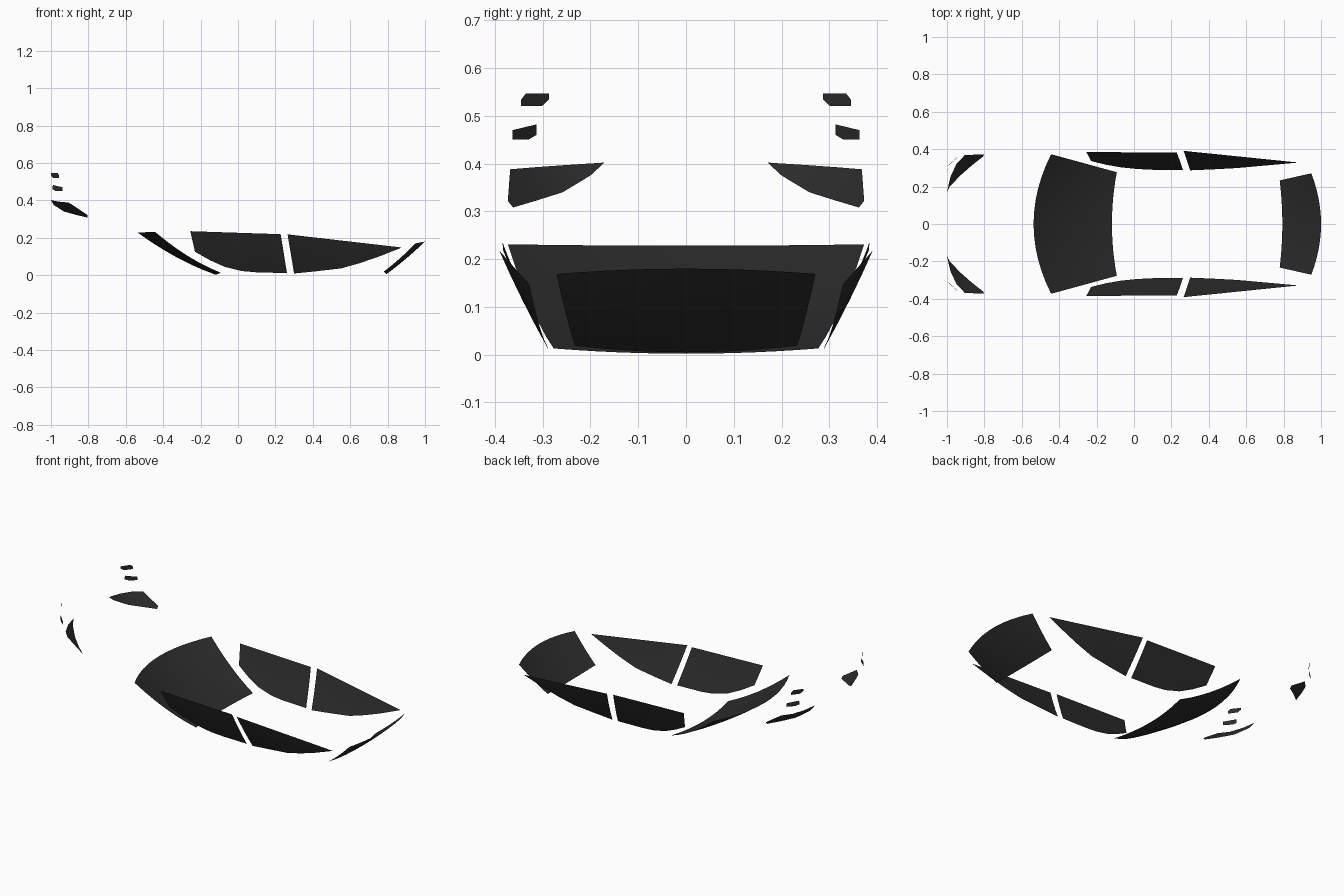
import bpy

if "Cube" in bpy.data.objects:
    bpy.data.objects.remove(bpy.data.objects["Cube"])

glass = bpy.data.materials.new("dark_glass")
glass.diffuse_color = (0.024, 0.024, 0.024, 1)
glass.use_nodes = True
glass.node_tree.nodes["Principled BSDF"].inputs["Base Color"].default_value = glass.diffuse_color


def make(name, verts, faces):
    me = bpy.data.meshes.new(name)
    me.from_pydata(verts, [], faces)
    me.materials.append(glass)
    me.update()
    ob = bpy.data.objects.new(name, me)
    bpy.context.collection.objects.link(ob)
    for p in me.polygons:
        p.use_smooth = True
    return ob


def grid(name, rows):
    n = len(rows[0])
    faces = [(r * n + c, r * n + c + 1, (r + 1) * n + c + 1, (r + 1) * n + c)
             for r in range(len(rows) - 1) for c in range(n - 1)]
    return make(name, [p for row in rows for p in row], faces)


def both_sides(fn, name, rows):
    for side, s in (("left", -1), ("right", 1)):
        fn(f"{name}_{side}", [[(x, y * s, z) for x, y, z in row] for row in rows])


def lerp(a, b, t):
    return tuple(p + (q - p) * t for p, q in zip(a, b))


# Windscreens: edges given as (centre x, corner x, centre z, corner z, half width)
def screen(name, upper, lower, sag):
    rows = []
    for i in range(7):
        u = i / 6
        row = []
        for j in range(13):
            t = j / 6 - 1
            ends = [(e[0] + (e[1] - e[0]) * t * t, e[4] * t,
                     e[2] + (e[3] - e[2]) * t * t) for e in (upper, lower)]
            x, y, z = lerp(*ends, u)
            row.append((x, y, z - sag * 4 * u * (1 - u)))
        rows.append(row)
    grid(name, rows)


screen("front_windscreen", (-0.537, -0.443, 0.228, 0.231, 0.373),
       (-0.118, -0.092, 0.002, 0.013, 0.277), 0.02)
screen("rear_windscreen", (1.0, 0.948, 0.18, 0.169, 0.271),
       (0.793, 0.779, 0.005, 0.019, 0.233), 0.006)


# Side windows: straight long edge, curved short edge, slight bulge between
def side_window(name, start, end, curve):
    x0, x1 = curve[0][0], curve[-1][0]
    top = [lerp(start, end, (p[0] - x0) / (x1 - x0)) for p in curve]
    rows = []
    for i in range(5):
        u = i / 4
        row = []
        for a, b in zip(top, curve):
            x, y, z = lerp(a, b, u)
            row.append((x, y + 0.06 * u * (1 - u) * (a[2] - b[2]), z))
        rows.append(row)
    both_sides(grid, name, rows)


side_window("front_door_window", (-0.255, 0.384, 0.235), (0.228, 0.383, 0.219),
            [(-0.23, 0.337, 0.125), (-0.15, 0.317, 0.08), (-0.07, 0.303, 0.044),
             (0.02, 0.294, 0.022), (0.1, 0.29, 0.015), (0.262, 0.288, 0.011)])
side_window("rear_door_window", (0.265, 0.391, 0.218), (0.875, 0.329, 0.148),
            [(0.3, 0.287, 0.009), (0.42, 0.292, 0.021), (0.55, 0.299, 0.036),
             (0.65, 0.308, 0.064), (0.75, 0.317, 0.098), (0.872, 0.328, 0.146)])

# Headlights: strips between upper and lower edge
both_sides(grid, "headlight", [
    [(-1.0, 0.172, 0.402), (-0.982, 0.25, 0.397), (-0.95, 0.32, 0.392),
     (-0.905, 0.368, 0.388), (-0.805, 0.373, 0.322)],
    [(-0.999, 0.173, 0.4), (-0.985, 0.2, 0.375), (-0.93, 0.258, 0.34),
     (-0.865, 0.315, 0.322), (-0.805, 0.362, 0.308)]])


# Small corner lamps: flat outlines
def plate(name, rows):
    make(name, rows[0], [tuple(range(len(rows[0])))])


both_sides(plate, "lower_corner_lamp", [[
    (-0.99, 0.313, 0.482), (-0.938, 0.363, 0.47), (-0.937, 0.363, 0.45),
    (-0.975, 0.33, 0.45), (-0.992, 0.313, 0.46)]])
both_sides(plate, "upper_corner_lamp", [[
    (-1.0, 0.287, 0.547), (-0.965, 0.335, 0.547), (-0.957, 0.345, 0.534),
    (-0.957, 0.345, 0.52), (-0.989, 0.302, 0.52), (-1.0, 0.287, 0.534)]])
